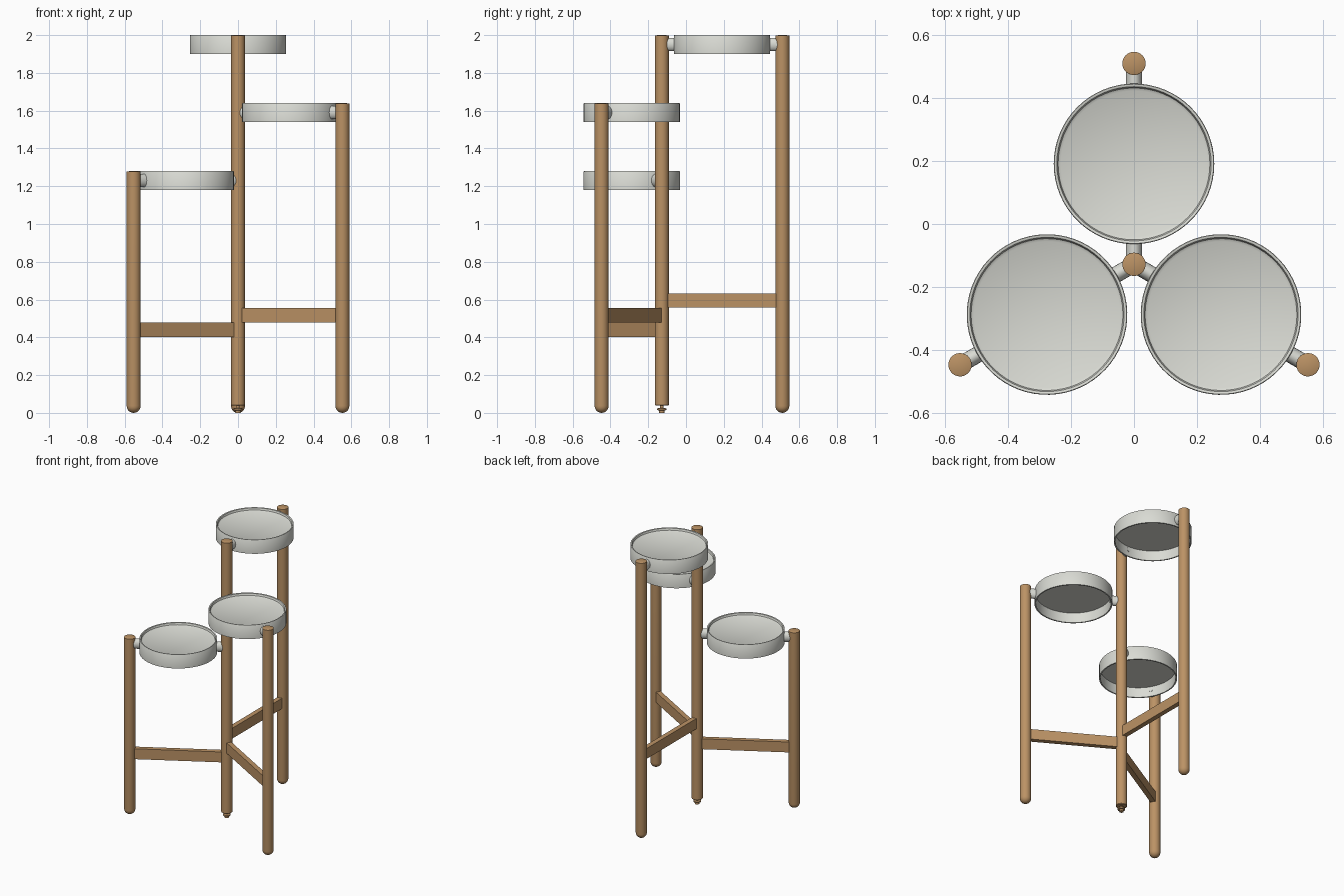
import bpy
import bmesh
import math
from mathutils import Matrix, Vector

if "Cube" in bpy.data.objects:
    bpy.data.objects.remove(bpy.data.objects["Cube"], do_unlink=True)


def make_material(name, rgb):
    mat = bpy.data.materials.new(name)
    mat.use_nodes = True
    color = (*rgb, 1.0)
    mat.diffuse_color = color
    mat.node_tree.nodes["Principled BSDF"].inputs["Base Color"].default_value = color
    return mat


WOOD = make_material("light wood", (0.50, 0.29, 0.13))
ENAMEL = make_material("warm white", (0.70, 0.71, 0.66))


def finish(name, bm, mat, matrix):
    """Turn a bmesh into a smooth-by-angle object placed by a matrix."""
    bmesh.ops.recalc_face_normals(bm, faces=bm.faces)
    mesh = bpy.data.meshes.new(name)
    bm.to_mesh(mesh)
    bm.free()
    mesh.materials.append(mat)
    obj = bpy.data.objects.new(name, mesh)
    bpy.context.collection.objects.link(obj)
    obj.matrix_world = matrix
    bpy.ops.object.select_all(action="DESELECT")
    obj.select_set(True)
    bpy.context.view_layer.objects.active = obj
    bpy.ops.object.shade_smooth_by_angle(angle=math.radians(35))
    return obj


def lathe(name, profile, mat, matrix, sides=32):
    """Revolve (radius, height) points about the local z axis."""
    bm = bmesh.new()
    verts = [bm.verts.new((r, 0, z)) for r, z in profile]
    edges = [bm.edges.new(pair) for pair in zip(verts, verts[1:])]
    bmesh.ops.spin(bm, geom=verts + edges, cent=(0, 0, 0), axis=(0, 0, 1),
                   angle=math.tau, steps=sides)
    bmesh.ops.remove_doubles(bm, verts=bm.verts, dist=1e-5)
    return finish(name, bm, mat, matrix)


def bar(name, size, mat, matrix):
    bm = bmesh.new()
    bmesh.ops.create_cube(bm, size=1)
    bmesh.ops.scale(bm, vec=size, verts=bm.verts)
    return finish(name, bm, mat, matrix)


POST_R = 0.037
SPAN = 0.638
HUB = Vector((0, -0.128, 0))
TRAY_R = 0.255
TRAY_H = 0.1


def post_top(height):
    return [(POST_R - 0.004, height - 0.001), (0, height)]


# Rounded lower end shared by the outer legs
round_end = [(POST_R * math.sin(a), POST_R * (1 - math.cos(a)))
             for a in (math.pi / 2 * i / 6 for i in range(7))]

# Shallow dish on top of a hollow rim
tray_profile = [(0, 0.08), (0.232, 0.08), (0.241, 0.085), (0.245, 0.098),
                (0.248, TRAY_H), (0.253, TRAY_H), (TRAY_R, 0.097), (TRAY_R, 0),
                (0.246, 0), (0.246, 0.072), (0, 0.072)]

# Central post and its levelling foot
lathe("central_post", [(0, 0.04), (POST_R - 0.003, 0.04), (POST_R, 0.043),
                       (POST_R, 1.997)] + post_top(2.0),
      WOOD, Matrix.Translation(HUB))
lathe("levelling_foot", [(0, 0), (0.014, 0), (0.014, 0.013), (0.025, 0.015),
                         (0.025, 0.024), (0.009, 0.026), (0.009, 0.045)],
      WOOD, Matrix.Translation(HUB), 20)

# Three arms: name, direction, leg height, centre height of the brace
arms = [("back", 90, 2.0, 0.595), ("left", -30, 1.64, 0.517), ("right", 210, 1.28, 0.44)]
for side, degrees, height, brace_z in arms:
    frame = Matrix.Translation(HUB) @ Matrix.Rotation(math.radians(degrees), 4, "Z")

    def at(x, z):
        return frame @ Matrix.Translation((x, 0, z))

    lathe(side + "_leg", round_end + [(POST_R, height - 0.003)] + post_top(height),
          WOOD, at(SPAN, 0))
    bar(side + "_brace", (SPAN - POST_R, 0.034, 0.075), WOOD, at(SPAN / 2, brace_z))
    lathe(side + "_tray", tray_profile, ENAMEL, at(SPAN / 2, height - TRAY_H), 64)

    # Oval pegs between posts and tray, with a small pin showing inside the rim
    for end, turn in (("inner", -1), ("outer", 1)):
        peg = at(SPAN / 2, height - TRAY_H / 2) @ Matrix.Rotation(turn * math.pi / 2, 4, "Y")
        peg = peg @ Matrix.Diagonal((1.35, 1, 1, 1))
        lathe(f"{side}_{end}_peg", [(0, 0.242), (0.012, 0.242), (0.012, 0.25), (0.026, 0.25),
                                    (0.026, 0.30), (0, 0.30)], ENAMEL, peg, 20)
